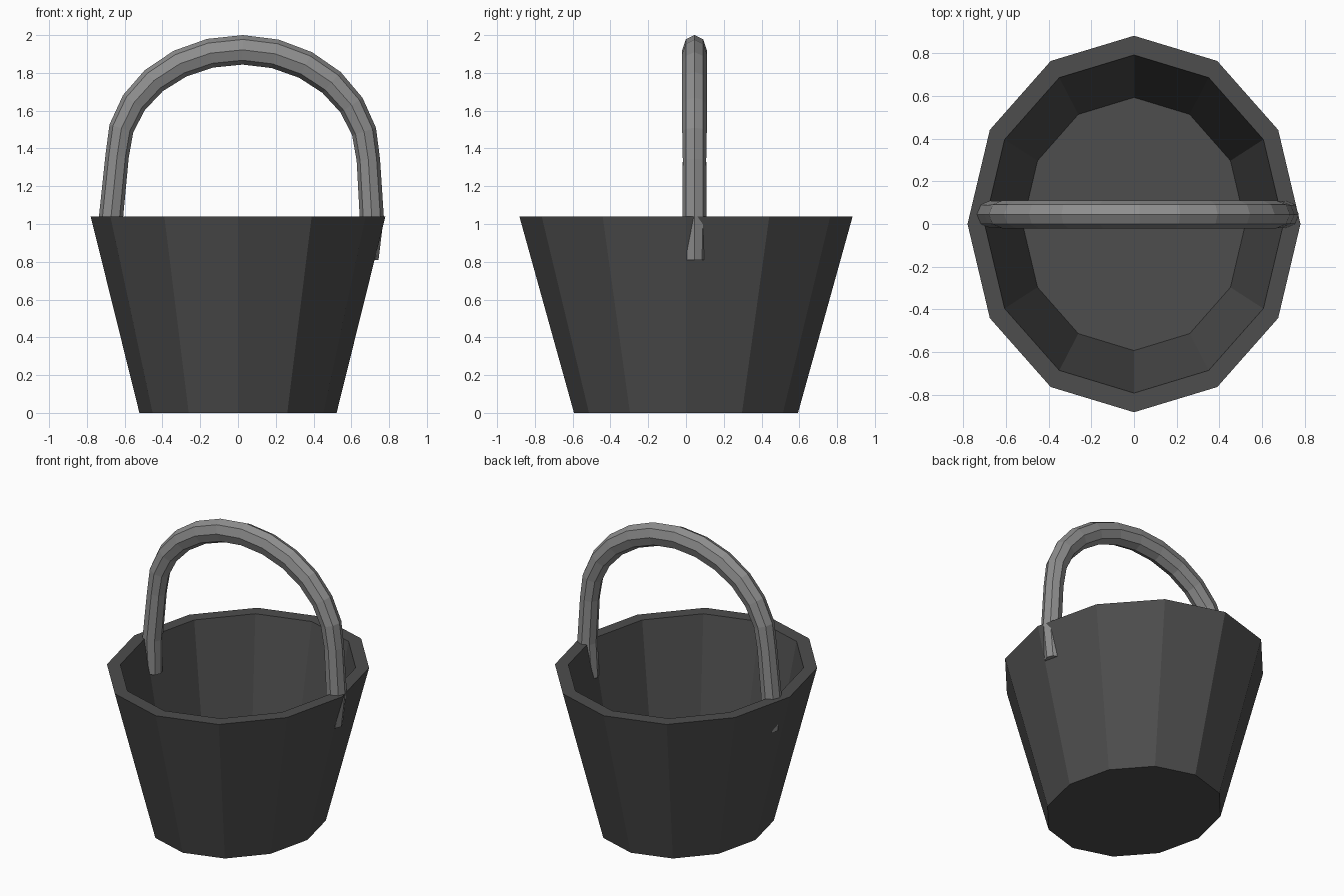
import bpy, bmesh, math
from mathutils import Vector

if "Cube" in bpy.data.objects:
    bpy.data.objects.remove(bpy.data.objects["Cube"])


def material(name, rgb):
    m = bpy.data.materials.new(name)
    m.diffuse_color = (*rgb, 1)
    m.use_nodes = True
    m.node_tree.nodes["Principled BSDF"].inputs["Base Color"].default_value = m.diffuse_color
    return m


def make_object(name, bm, mat):
    bmesh.ops.recalc_face_normals(bm, faces=bm.faces)
    me = bpy.data.meshes.new(name)
    bm.to_mesh(me)
    bm.free()
    me.materials.append(mat)
    ob = bpy.data.objects.new(name, me)
    bpy.context.collection.objects.link(ob)
    return ob


def loft(bm, rings):
    """Skin successive rings of points and cap both ends."""
    vs = [[bm.verts.new(p) for p in r] for r in rings]
    n = len(vs[0])
    for a, b in zip(vs, vs[1:]):
        for i in range(n):
            j = (i + 1) % n
            bm.faces.new((a[i], a[j], b[j], b[i]))
    bm.faces.new(vs[0])
    bm.faces.new(vs[-1])


dark = material("dark grey", (0.075, 0.075, 0.075))
light = material("mid grey", (0.27, 0.27, 0.27))

# Bucket: twelve-sided oval shell, outside wall, rim, inside wall, floor
profile = [(0.522, 0.593, 0), (0.78, 0.882, 1.04),
           (0.70, 0.792, 1.04), (0.522, 0.593, 0.05)]
bm = bmesh.new()
loft(bm, [[(rx * math.cos(i * math.pi / 6), ry * math.sin(i * math.pi / 6), z)
           for i in range(12)] for rx, ry, z in profile])
make_object("bucket", bm, dark)

# Handle: eight-sided tube along an arch, set slightly off centre
path = [(-0.665, 0.81, 0.056), (-0.672, 1.04, 0.064)]
steps = 12
for k in range(steps + 1):
    a = math.pi - math.pi * k / steps
    path.append((0.025 + 0.665 * math.cos(a),
                 1.36 - 0.02 * k / steps + 0.572 * math.sin(a),
                 0.062 + 0.016 * math.sin(a)))
path += [(0.708, 1.04, 0.064), (0.688, 0.81, 0.056)]
pts = [Vector((x, 0.045, z)) for x, z, r in path]
rings = []
for k, p in enumerate(pts):
    t = (pts[min(k + 1, len(pts) - 1)] - pts[max(k - 1, 0)]).normalized()
    if k in (0, len(pts) - 1):
        t = Vector((0, 0, 1 if k == 0 else -1))
    side = Vector((0, 1, 0))
    out = side.cross(t)
    r = path[k][2]
    ry = min(r, 0.065)
    rings.append([p + out * r * math.cos(i * math.pi / 4)
                  + side * ry * math.sin(i * math.pi / 4) for i in range(8)])
bm = bmesh.new()
loft(bm, rings)
make_object("handle", bm, light)
